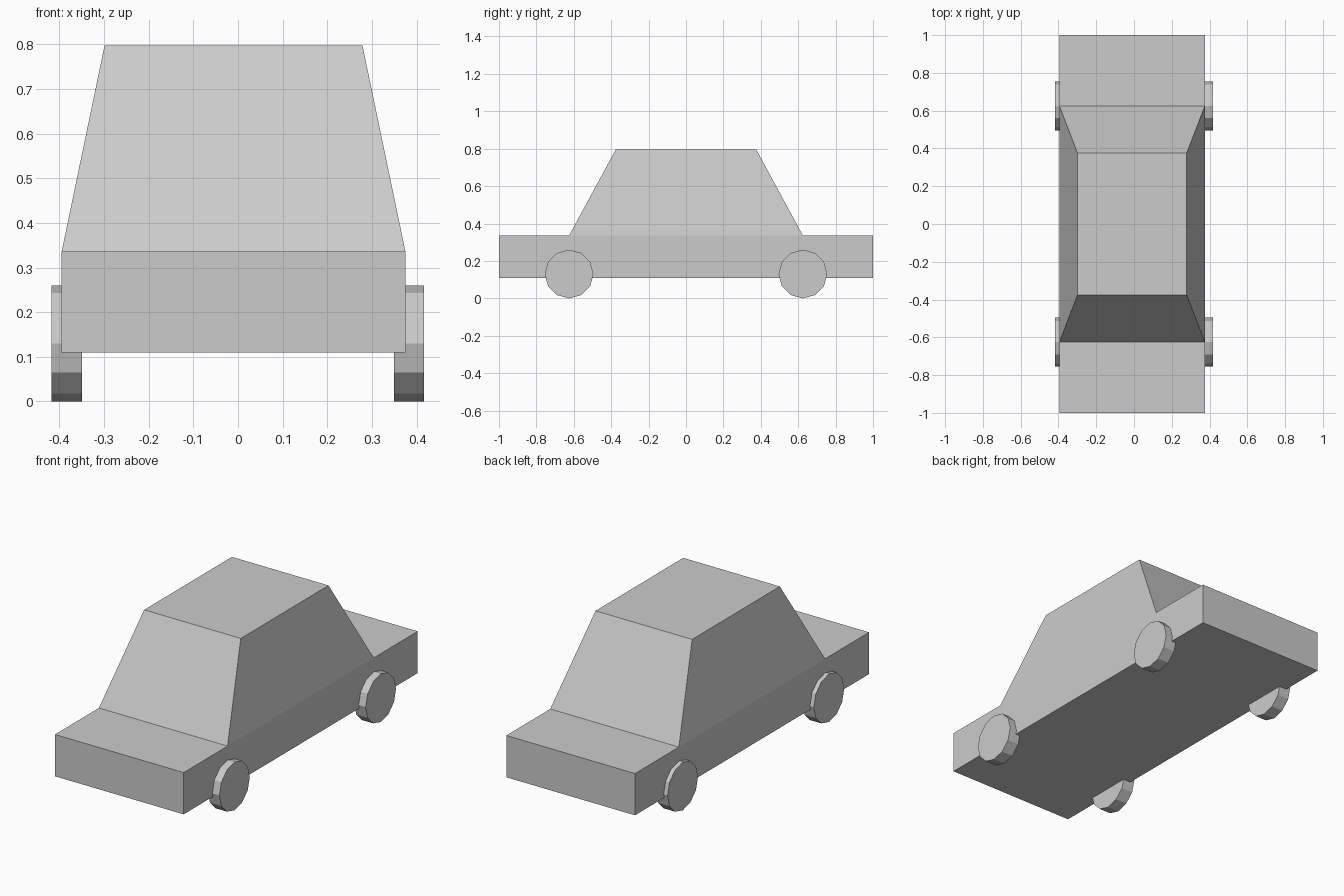
import bpy
import bmesh
from math import pi
from mathutils import Matrix, Vector

if "Cube" in bpy.data.objects:
    bpy.data.objects.remove(bpy.data.objects["Cube"])

BODY_X = -0.01           # body sits slightly left of the wheel track
HALF_WIDTH = 0.385
FLOOR, DECK, ROOF = 0.11, 0.336, 0.797
AXLE_Y, WHEEL_R = 0.625, 0.13


def make_object(name, bm):
    bmesh.ops.recalc_face_normals(bm, faces=bm.faces)
    mesh = bpy.data.meshes.new(name)
    bm.to_mesh(mesh)
    bm.free()
    obj = bpy.data.objects.new(name, mesh)
    bpy.context.collection.objects.link(obj)
    return obj


# Car body: a long box, cut at the windscreens, cabin extruded and tapered
bm = bmesh.new()
bmesh.ops.create_cube(
    bm, size=1,
    matrix=Matrix.Translation((BODY_X, 0, (FLOOR + DECK) / 2))
    @ Matrix.Diagonal((2 * HALF_WIDTH, 2, DECK - FLOOR, 1)))
for y in (-AXLE_Y, AXLE_Y):
    bmesh.ops.bisect_plane(bm, geom=bm.verts[:] + bm.edges[:] + bm.faces[:],
                           plane_co=(0, y, 0), plane_no=(0, 1, 0))
bm.normal_update()
deck = next(f for f in bm.faces
            if f.normal.z > 0.9 and abs(f.calc_center_median().y) < 0.1)
roof = bmesh.ops.extrude_discrete_faces(bm, faces=[deck])["faces"][0]
for v in roof.verts:
    v.co = Vector((BODY_X + (v.co.x - BODY_X) * 0.289 / HALF_WIDTH,
                   v.co.y * 0.375 / AXLE_Y, ROOF))
make_object("car_body", bm)


# Wheels: twelve-sided discs with a vertex at top and bottom
def wheel(name, x, y):
    bm = bmesh.new()
    bmesh.ops.create_cone(
        bm, cap_ends=True, segments=12, radius1=WHEEL_R, radius2=WHEEL_R,
        depth=0.068,
        matrix=Matrix.Translation((x, y, WHEEL_R)) @ Matrix.Rotation(pi / 2, 4, 'Y'))
    make_object(name, bm)


for side, x in (("left", -0.384), ("right", 0.383)):
    for end, y in (("front", -AXLE_Y), ("rear", AXLE_Y)):
        wheel(f"{end}_{side}_wheel", x, y)
